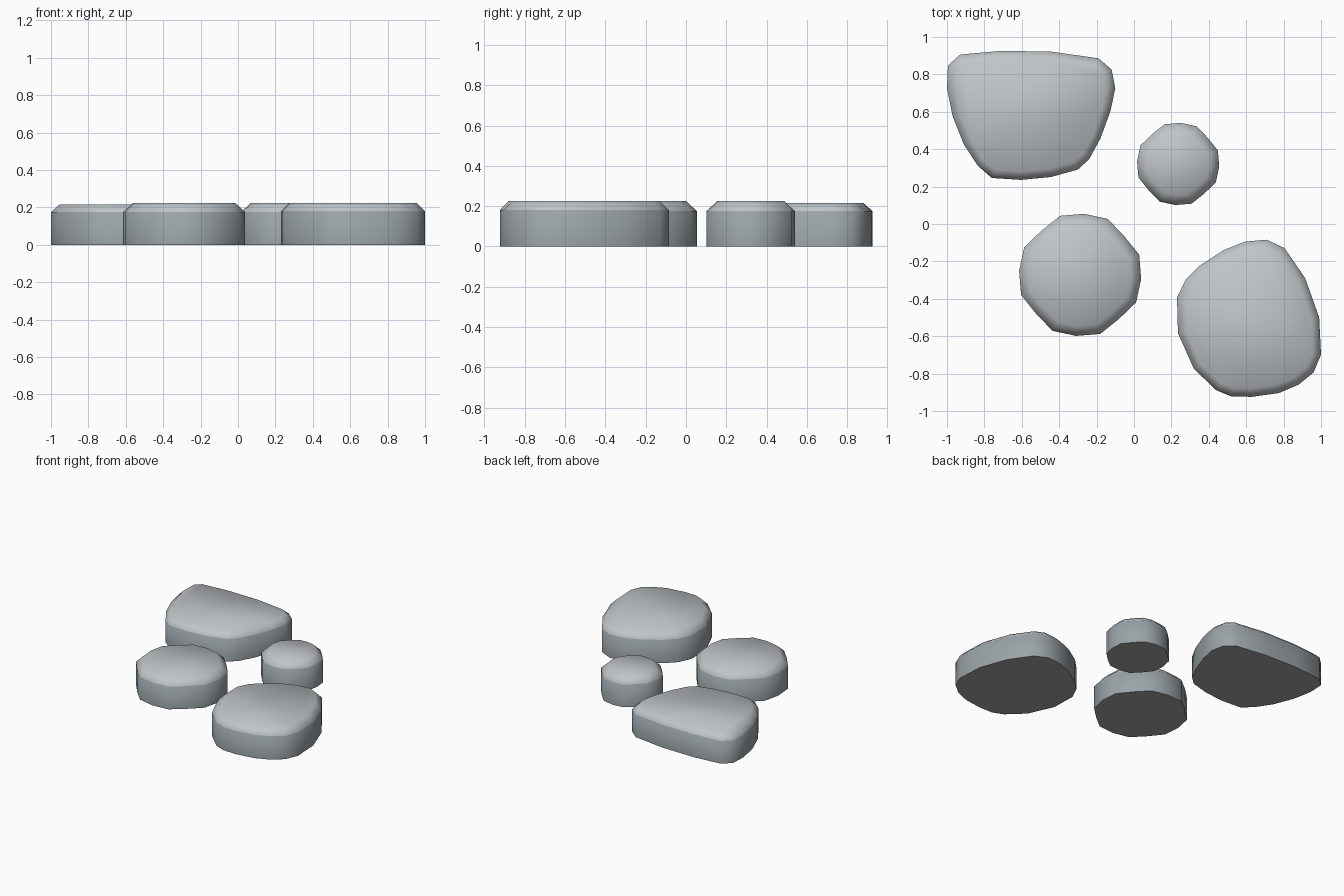
import bpy, bmesh, math
from mathutils import Vector

if "Cube" in bpy.data.objects:
    bpy.data.objects.remove(bpy.data.objects["Cube"])


def material(name, color):
    m = bpy.data.materials.new(name)
    m.diffuse_color = (*color, 1)
    m.use_nodes = True
    m.node_tree.nodes["Principled BSDF"].inputs["Base Color"].default_value = m.diffuse_color
    return m


MATS = [material("stone_side", (.33, .37, .39)),
        material("stone_top", (.53, .56, .575)),
        material("stone_underside", (.37, .37, .37))]


def round_outline(cx, cy, r, n=16, turn=-0.065):
    # slightly squarish sixteen-sided outline
    wobble = (1, 1.02, .96, 1.02)
    return [(cx + r * wobble[i % 4] * math.cos(turn + i * math.tau / n),
             cy + r * wobble[i % 4] * math.sin(turn + i * math.tau / n)) for i in range(n)]


def inset(pts, d):
    # move an outline inward along its corner bisectors
    n = len(pts)
    area = sum(pts[i].cross(pts[(i + 1) % n]) for i in range(n))
    s = 1 if area > 0 else -1
    out = []
    for i, p in enumerate(pts):
        a = (p - pts[i - 1]).normalized()
        b = (pts[(i + 1) % n] - p).normalized()
        na, nb = Vector((-a.y, a.x)) * s, Vector((-b.y, b.x)) * s
        m = (na + nb).normalized()
        out.append(p + m * d / max(m.dot(na), 0.5))
    return out


def stone(name, outline, shoulder, top, bevel):
    base = [Vector(p) for p in outline]
    layers = [(base, 0), (base, shoulder), (inset(base, bevel), top)]
    bm = bmesh.new()
    rings = [[bm.verts.new((p.x, p.y - .004, z)) for p in pts] for pts, z in layers]
    n = len(base)
    # wall, then bevel
    for k, (lo, hi) in enumerate(zip(rings, rings[1:])):
        for i in range(n):
            j = (i + 1) % n
            bm.faces.new((lo[i], lo[j], hi[j], hi[i])).material_index = k
    bm.faces.new(rings[0]).material_index = 2
    bm.faces.new(rings[-1]).material_index = 1
    bmesh.ops.recalc_face_normals(bm, faces=bm.faces)
    mesh = bpy.data.meshes.new(name)
    bm.to_mesh(mesh)
    bm.free()
    for m in MATS:
        mesh.materials.append(m)
    ob = bpy.data.objects.new(name, mesh)
    bpy.context.collection.objects.link(ob)
    bpy.ops.object.select_all(action='DESELECT')
    ob.select_set(True)
    bpy.context.view_layer.objects.active = ob
    bpy.ops.object.shade_smooth_by_angle(angle=math.radians(65))


# back left stone with a straight back edge
back_outline = [(-.995, .85), (-.93, .91), (-.71, .93), (-.44, .925), (-.19, .89),
                (-.12, .83), (-.10, .73), (-.125, .61), (-.18, .46), (-.24, .35),
                (-.30, .295), (-.445, .255), (-.605, .24), (-.76, .25),
                (-.835, .315), (-.91, .43), (-.97, .58), (-1.0, .73)]
# front right irregular stone
front_outline = [(.23, -.39), (.275, -.295), (.35, -.22), (.48, -.135), (.595, -.09),
                 (.71, -.08), (.805, -.125), (.915, -.285), (.99, -.495),
                 (1.0, -.695), (.96, -.79), (.88, -.855), (.775, -.90),
                 (.63, -.92), (.52, -.918), (.44, -.885), (.32, -.77),
                 (.26, -.635), (.235, -.58)]

stone("back_stone", back_outline, .175, .215, .045)
stone("front_stone", front_outline, .18, .225, .045)
# two round stones
stone("large_round_stone", round_outline(-.288, -.268, .327), .175, .225, .053)
stone("small_round_stone", round_outline(.236, .325, .22), .175, .225, .053)
